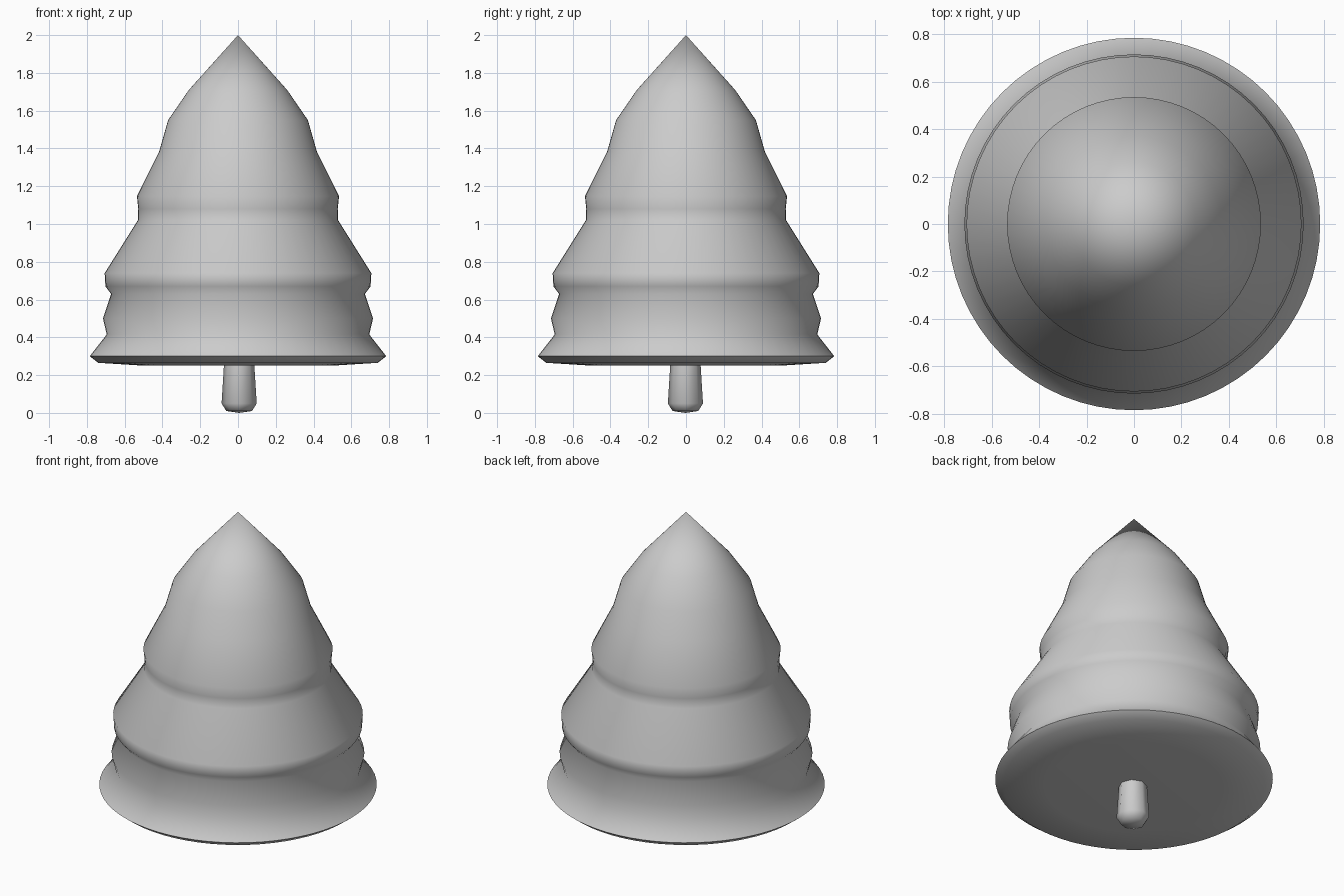
import bpy, bmesh
from math import cos, sin, pi, radians

if "Cube" in bpy.data.objects:
    bpy.data.objects.remove(bpy.data.objects["Cube"])


def lathe(name, profile, sides, centre=(0, 0), angle=60):
    """Revolve an (r, z) profile around z; r = 0 makes a pole."""
    bm = bmesh.new()
    rings = []
    for r, z in profile:
        n = 1 if r == 0 else sides
        rings.append([bm.verts.new((centre[0] + r * cos(2 * pi * i / sides),
                                    centre[1] + r * sin(2 * pi * i / sides), z))
                      for i in range(n)])
    for a, b in zip(rings, rings[1:]):
        for i in range(sides):
            j = (i + 1) % sides
            quad = [a[i % len(a)], a[j % len(a)], b[j % len(b)], b[i % len(b)]]
            bm.faces.new(list(dict.fromkeys(quad)))
    bmesh.ops.recalc_face_normals(bm, faces=bm.faces)
    mesh = bpy.data.meshes.new(name)
    bm.to_mesh(mesh)
    bm.free()
    obj = bpy.data.objects.new(name, mesh)
    bpy.context.collection.objects.link(obj)
    bpy.ops.object.select_all(action='DESELECT')
    obj.select_set(True)
    bpy.context.view_layer.objects.active = obj
    bpy.ops.object.shade_smooth_by_angle(angle=radians(angle))
    return obj


# Tiered foliage with a flat underside
foliage = [(0, 0.25), (0.5, 0.25), (0.74, 0.265), (0.785, 0.30), (0.695, 0.415),
           (0.715, 0.50), (0.672, 0.63), (0.702, 0.67), (0.706, 0.74),
           (0.53, 1.02), (0.528, 1.08), (0.535, 1.147), (0.417, 1.385),
           (0.37, 1.55), (0.26, 1.71), (0, 2.0)]
lathe("foliage", foliage, 64, angle=80)

# Short trunk, slightly flared and rounded at the foot
trunk = [(0, 0), (0.068, 0.01), (0.093, 0.05), (0.08, 0.26), (0, 0.26)]
lathe("trunk", trunk, 8, centre=(0.006, -0.003))
